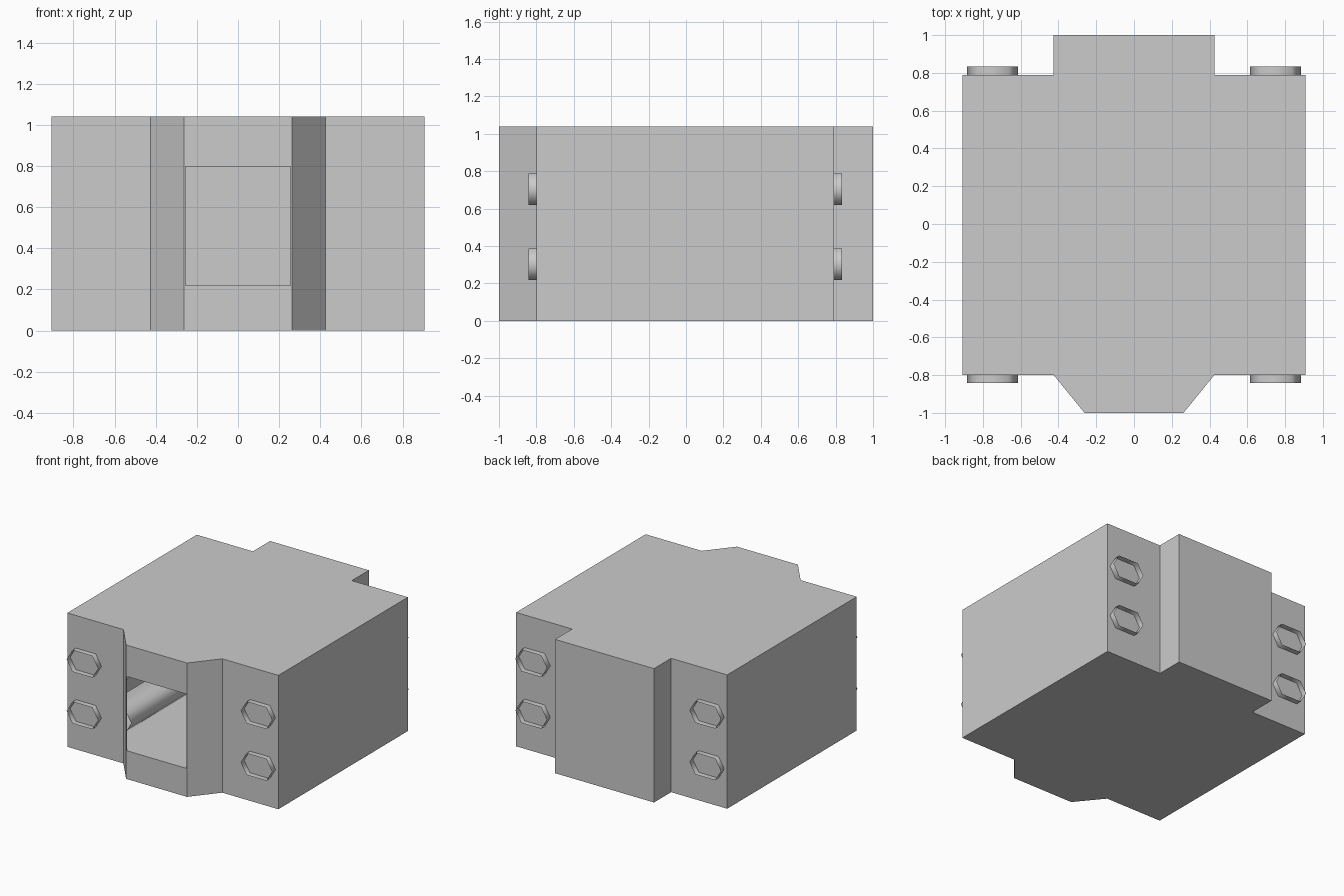
import bpy, bmesh

if "Cube" in bpy.data.objects:
    bpy.data.objects.remove(bpy.data.objects["Cube"])


def prism(name, points, axis, a, b, caps=True, smooth=False):
    """Extrude a 2D profile along z (points are x,y) or y (points are x,z)."""
    bm = bmesh.new()

    def place(p, t):
        return (p[0], p[1], t) if axis == 'z' else (p[0], t, p[1])

    lo = [bm.verts.new(place(p, a)) for p in points]
    hi = [bm.verts.new(place(p, b)) for p in points]
    n = len(points)
    for i in range(n):
        j = (i + 1) % n
        bm.faces.new((lo[i], lo[j], hi[j], hi[i]))
    if caps:
        bm.faces.new(lo[::-1])
        bm.faces.new(hi)
    bmesh.ops.recalc_face_normals(bm, faces=bm.faces)
    for f in bm.faces:
        f.smooth = smooth
    mesh = bpy.data.meshes.new(name)
    bm.to_mesh(mesh)
    bm.free()
    obj = bpy.data.objects.new(name, mesh)
    bpy.context.collection.objects.link(obj)
    return obj


def mirrored(half):
    return half + [(-x, y) for x, y in reversed(half)]


def hexagon(cx, cz):
    return [(cx + dx, cz + dz) for dx, dz in
            ((.135, 0), (.085, .084), (-.085, .084),
             (-.135, 0), (-.085, -.084), (.085, -.084))]


# Housing: tapered nose in front, square block behind
housing = prism('housing', mirrored([
    (.262, -1), (.425, -.8), (.907, -.8), (.907, .79), (.425, .79), (.425, 1)]),
    'z', 0, 1.04)

# Hollow chamber opening through the nose
cutter = prism('chamber_cutter', mirrored([
    (.256, -1.05), (.256, -1), (.405, -.785), (.72, -.77), (.72, .77), (.405, .79), (.405, .97)]),
    'z', .22, .797)
cutter.hide_render = True
cut = housing.modifiers.new('chamber', 'BOOLEAN')
cut.operation = 'DIFFERENCE'
cut.solver = 'EXACT'
cut.object = cutter
bpy.context.view_layer.objects.active = housing
bpy.ops.object.modifier_apply(modifier='chamber')
bpy.data.objects.remove(cutter)

# Open hexagonal sockets outside and long rods inside the chamber
for side, sx in (('left', -1), ('right', 1)):
    for level, z in (('lower', .302), ('upper', .703)):
        for end, a, b in (('front', -.843, -.8), ('back', .79, .833)):
            prism(f'{end}_{side}_{level}_socket', hexagon(sx * .748, z),
                  'y', a, b, caps=False, smooth=True)
        prism(f'{side}_{level}_rod', hexagon(sx * .52, z + .005),
              'y', -.76, .76, caps=False, smooth=True)
